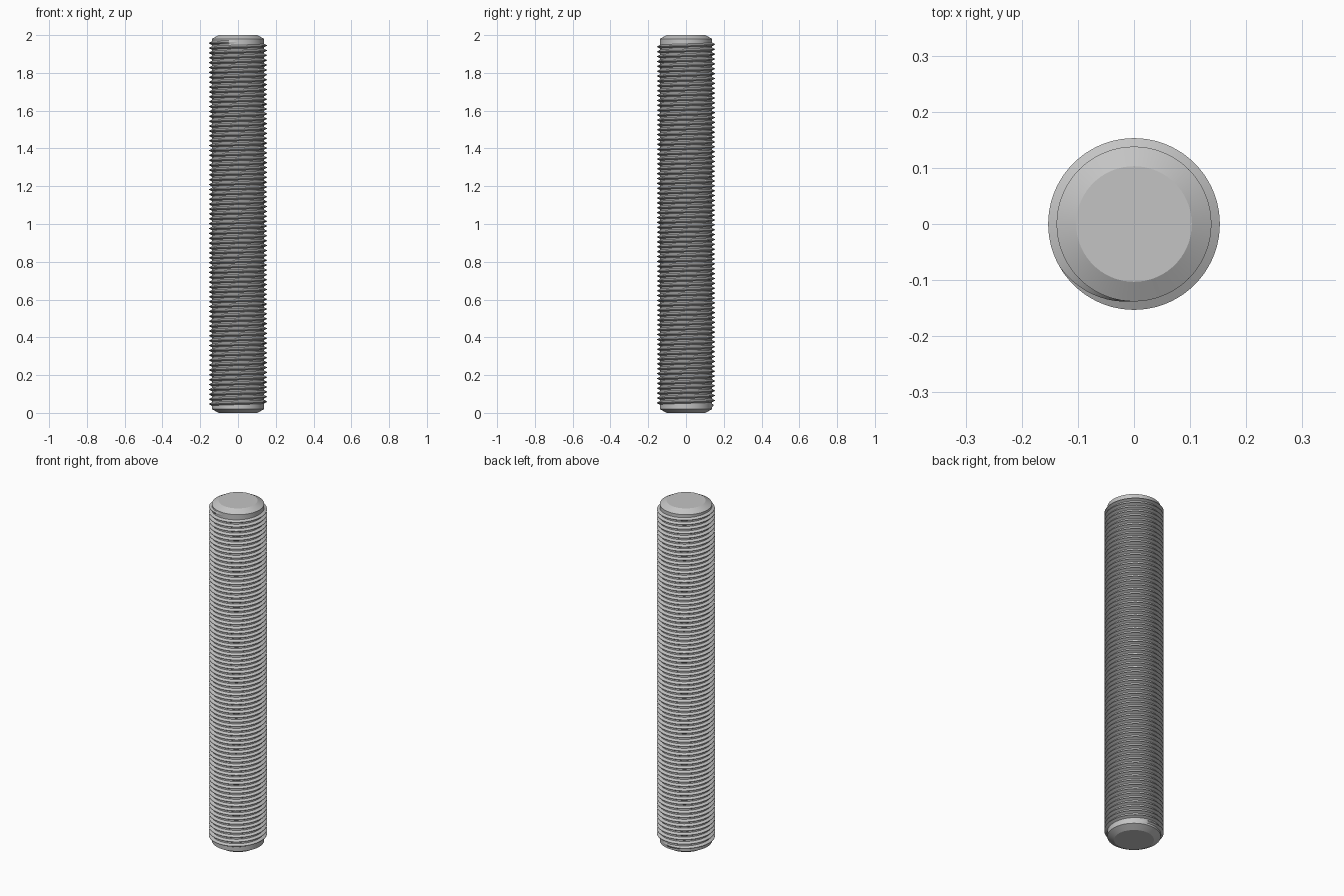
import bpy, bmesh, math
from math import cos, sin, tau

if "Cube" in bpy.data.objects:
    bpy.data.objects.remove(bpy.data.objects["Cube"])

SEGMENTS = 72
CORE, CREST, FLAT = 0.138, 0.153, 0.103
Z_START, Z_END = 0.038, 1.964
TURNS = 74 + 7 / 12          # the thread starts at 60 degrees, ends at 270
START = math.radians(60)
PITCH = (Z_END - Z_START) / TURNS

steel = bpy.data.materials.new("grey steel")
steel.use_nodes = True
grey = (0.55, 0.55, 0.55, 1)
steel.diffuse_color = grey
steel.node_tree.nodes["Principled BSDF"].inputs["Base Color"].default_value = grey


def finish(bm, name):
    bmesh.ops.recalc_face_normals(bm, faces=bm.faces)
    mesh = bpy.data.meshes.new(name)
    bm.to_mesh(mesh)
    bm.free()
    mesh.materials.append(steel)
    obj = bpy.data.objects.new(name, mesh)
    bpy.context.collection.objects.link(obj)
    bpy.ops.object.select_all(action="DESELECT")
    obj.select_set(True)
    bpy.context.view_layer.objects.active = obj
    bpy.ops.object.shade_smooth_by_angle(angle=math.radians(25))


def bridge(bm, a, b, closed=True):
    for i in range(len(a) if closed else len(a) - 1):
        j = (i + 1) % len(a)
        bm.faces.new((a[i], a[j], b[j], b[i]))


# Rod core with a chamfer at each end
bm = bmesh.new()
rings = []
for r, z in ((FLAT, 0), (CORE, 0.02), (CORE, 1.98), (FLAT, 2)):
    rings.append([bm.verts.new((r * cos(tau * i / SEGMENTS), r * sin(tau * i / SEGMENTS), z))
                  for i in range(SEGMENTS)])
for a, b in zip(rings, rings[1:]):
    bridge(bm, a, b)
bm.faces.new(rings[0])
bm.faces.new(rings[-1])
finish(bm, "rod_core")

# Right-handed thread ridge: a trapezoid swept up a helix, fading at both ends
bm = bmesh.new()
steps = round(TURNS * SEGMENTS)
fade = SEGMENTS / 6
root = CORE - 0.001
sections = []
for i in range(steps + 1):
    angle = START + tau * TURNS * i / steps
    z = Z_START + (Z_END - Z_START) * i / steps
    k = min(1, i / fade, (steps - i) / fade)
    tip = root + 0.0005 + (CREST - root - 0.0005) * k
    outline = ((root, -0.38), (tip, -0.0625), (tip, 0.0625), (root, 0.38))
    sections.append([bm.verts.new((r * cos(angle), r * sin(angle), z + h * PITCH))
                     for r, h in outline])
for a, b in zip(sections, sections[1:]):
    bridge(bm, a, b)
bm.faces.new(sections[0])
bm.faces.new(sections[-1])
finish(bm, "thread_ridge")
